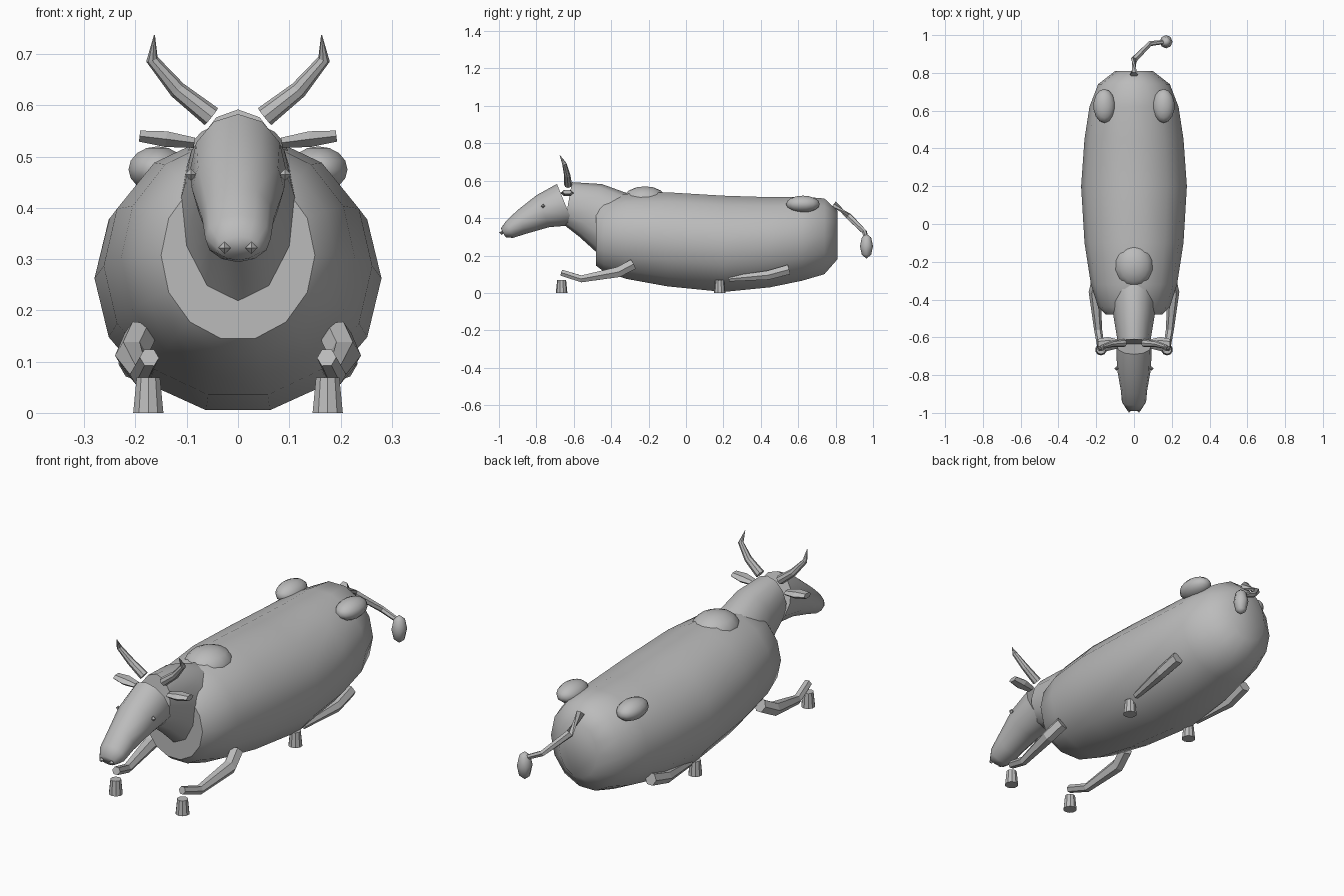
import bpy, bmesh, math
from mathutils import Vector

cube = bpy.data.objects.get("Cube")
if cube:
    bpy.data.objects.remove(cube, do_unlink=True)

hide = bpy.data.materials.new("grey_hide")
hide.use_nodes = True
GREY = (0.5, 0.5, 0.5, 1)
hide.diffuse_color = GREY
hide.node_tree.nodes["Principled BSDF"].inputs["Base Color"].default_value = GREY


def finish(name, bm):
    bmesh.ops.recalc_face_normals(bm, faces=bm.faces)
    mesh = bpy.data.meshes.new(name)
    bm.to_mesh(mesh)
    bm.free()
    mesh.materials.append(hide)
    obj = bpy.data.objects.new(name, mesh)
    bpy.context.collection.objects.link(obj)
    return obj


def loft(name, rings, sides, smooth=True, smooth_end=False):
    """Skin rings given as (centre, half width vector, half height vector)."""
    bm = bmesh.new()
    loops = []
    for c, u, v in rings:
        turns = [math.tau * i / sides for i in range(sides)]
        loops.append([bm.verts.new(c + u * math.cos(a) + v * math.sin(a)) for a in turns])
    for a, b in zip(loops, loops[1:]):
        for i in range(sides):
            j = (i + 1) % sides
            bm.faces.new((a[i], a[j], b[j], b[i])).smooth = smooth
    bm.faces.new(loops[0])
    bm.faces.new(loops[-1]).smooth = smooth_end
    return finish(name, bm)


def section(top, bottom, half_width):
    """Ring across the mid plane from its top and bottom (y, z) points."""
    t, b = Vector((0, *top)), Vector((0, *bottom))
    return (t + b) / 2, Vector((half_width, 0, 0)), (t - b) / 2


def tube(name, points, radii, sides=6, flat=1.0):
    """Faceted limb along a path; flat squashes it vertically."""
    pts = [Vector(p) for p in points]
    rings = []
    for i, (p, r) in enumerate(zip(pts, radii)):
        d = (pts[min(i + 1, len(pts) - 1)] - pts[max(i - 1, 0)]).normalized()
        ref = Vector((0, 1, 0)) if abs(d.y) < 0.7 else Vector((1, 0, 0))
        u = (ref - d * ref.dot(d)).normalized()
        rings.append((p, u * r, d.cross(u) * r * flat))
    return loft(name, rings, sides, smooth=False)


def ellipsoid(name, centre, radii, u=14, v=8):
    bm = bmesh.new()
    bmesh.ops.create_uvsphere(bm, u_segments=u, v_segments=v, radius=1)
    bmesh.ops.scale(bm, vec=radii, verts=bm.verts)
    bmesh.ops.translate(bm, vec=centre, verts=bm.verts)
    for f in bm.faces:
        f.smooth = u > 4
    return finish(name, bm)


# Barrel body: y, half width, top, bottom
profile = [(-0.48, 0.15, 0.47, 0.145), (-0.44, 0.19, 0.50, 0.115),
           (-0.32, 0.228, 0.53, 0.075), (-0.1, 0.262, 0.538, 0.035),
           (0.2, 0.28, 0.52, 0.005), (0.45, 0.262, 0.512, 0.03),
           (0.62, 0.236, 0.515, 0.065), (0.74, 0.19, 0.505, 0.1),
           (0.81, 0.1, 0.44, 0.18)]
body = []
for y, w, top, low in profile:
    grow = (top - low) * 0.0125
    body.append(section((y, top + grow), (y, low - grow), w))
loft("body", body, 14, smooth_end=True)

# Neck and head
loft("neck", [section((-0.61, 0.592), (-0.65, 0.362), 0.085),
              section((-0.45, 0.582), (-0.57, 0.3), 0.105),
              section((-0.32, 0.535), (-0.465, 0.205), 0.125)], 12)
loft("head", [section((-0.69, 0.583), (-0.6, 0.362), 0.094),
              section((-0.8, 0.522), (-0.73, 0.352), 0.09),
              section((-0.9, 0.443), (-0.86, 0.315), 0.07),
              section((-0.96, 0.387), (-0.925, 0.294), 0.064),
              section((-0.99, 0.345), (-0.965, 0.298), 0.042)], 12, smooth_end=True)

# Shoulder hump
ellipsoid("hump", (0, -0.22, 0.495), (0.104, 0.12, 0.075))

# Paired parts
for side, s in (("left", 1), ("right", -1)):
    ellipsoid(side + "_hip", (s * 0.157, 0.625, 0.475), (0.058, 0.09, 0.045))
    ellipsoid(side + "_eye", (s * 0.092, -0.765, 0.465), (0.012, 0.012, 0.012), 4, 2)
    ellipsoid(side + "_nostril", (s * 0.026, -0.985, 0.322), (0.012, 0.014, 0.012), 4, 2)
    tube(side + "_horn", [(s * 0.052, -0.63, 0.578), (s * 0.118, -0.635, 0.63),
                          (s * 0.168, -0.65, 0.69), (s * 0.163, -0.675, 0.737)],
         [0.021, 0.017, 0.012, 0.001], 8)
    tube(side + "_ear", [(s * 0.085, -0.635, 0.527), (s * 0.14, -0.635, 0.534),
                         (s * 0.192, -0.635, 0.54)], [0.024, 0.037, 0.026], 6, 0.48)
    tube(side + "_front_leg", [(s * 0.19, -0.285, 0.152), (s * 0.208, -0.36, 0.112),
                               (s * 0.19, -0.56, 0.075), (s * 0.173, -0.665, 0.108)],
         [0.032, 0.032, 0.021, 0.019])
    tube(side + "_hind_leg", [(s * 0.2, 0.55, 0.125), (s * 0.205, 0.44, 0.095),
                              (s * 0.18, 0.23, 0.075)], [0.03, 0.028, 0.016])
    for end, y in (("front", -0.665), ("hind", 0.18)):
        tube(side + "_" + end + "_hoof", [(s * 0.175, y, 0), (s * 0.175, y, 0.069)],
             [0.031, 0.024], 10)

# Tail with tuft
tube("tail", [(0, 0.79, 0.475), (0, 0.87, 0.41), (0.085, 0.955, 0.325),
              (0.17, 0.965, 0.285)], [0.021, 0.018, 0.014, 0.011])
ellipsoid("tail_tuft", (0.17, 0.965, 0.25), (0.034, 0.035, 0.066), 8, 4)
